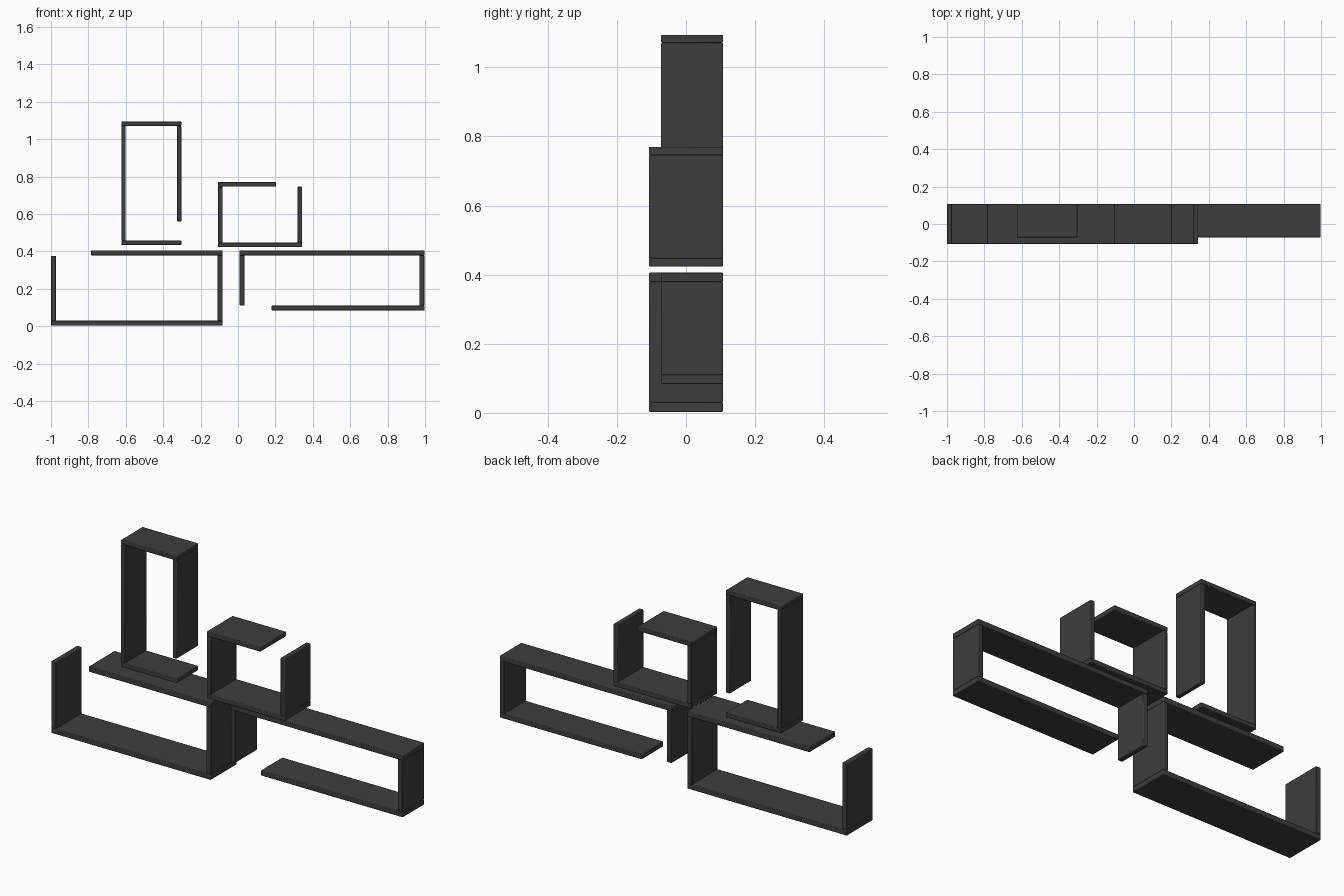
import bpy

cube = bpy.data.objects.get("Cube")
if cube:
    bpy.data.objects.remove(cube, do_unlink=True)

charcoal = bpy.data.materials.new("charcoal")
charcoal.use_nodes = True
colour = (0.047, 0.047, 0.047, 1)
charcoal.diffuse_color = colour
charcoal.node_tree.nodes["Principled BSDF"].inputs["Base Color"].default_value = colour

BACK = 0.107
DEEP, SHALLOW = -0.107, -0.072


def board(name, x0, x1, z0, z1, front):
    """One softly edged board running from its front edge to the wall."""
    bpy.ops.mesh.primitive_cube_add(
        size=1, location=((x0 + x1) / 2, (front + BACK) / 2, (z0 + z1) / 2))
    obj = bpy.context.object
    obj.name = name
    obj.scale = (x1 - x0, BACK - front, z1 - z0)
    bpy.ops.object.transform_apply(location=False, rotation=False, scale=True)
    obj.data.materials.append(charcoal)
    bevel = obj.modifiers.new("soft_edges", 'BEVEL')
    bevel.width = 0.003
    bevel.segments = 2
    bpy.ops.object.shade_smooth_by_angle()


def shelf(name, front, t, bottom, top, left, right):
    """Open frame; bottom/top are (x0, x1, z0), sides are (x0, z0, z1)."""
    for part, (x0, x1, z) in (("bottom", bottom), ("top", top)):
        board(f"{name}_{part}", x0, x1, z, z + t, front)
    for part, (x, z0, z1) in (("right_side", left), ("left_side", right)):
        board(f"{name}_{part}", x, x + t, z0, z1, front)


# Long low shelf with a gap in its top
shelf("low_shelf", DEEP, 0.027, (-1, -0.082, 0.003), (-0.785, -0.082, 0.379),
      (-1, 0.03, 0.376), (-0.109, 0.03, 0.379))

# Long raised shelf with a gap in its bottom
shelf("long_shelf", SHALLOW, 0.026, (0.18, 0.998, 0.084), (0.007, 0.998, 0.379),
      (0.009, 0.11, 0.379), (0.97, 0.11, 0.379))

# Small box shelf with a gap in its top
shelf("box_shelf", DEEP, 0.024, (-0.106, 0.343, 0.423), (-0.106, 0.203, 0.746),
      (-0.106, 0.447, 0.746), (0.319, 0.447, 0.746))

# Tall shelf with a gap low in one side
shelf("tall_shelf", SHALLOW, 0.023, (-0.624, -0.303, 0.434), (-0.624, -0.303, 1.071),
      (-0.624, 0.457, 1.071), (-0.326, 0.561, 1.071))
